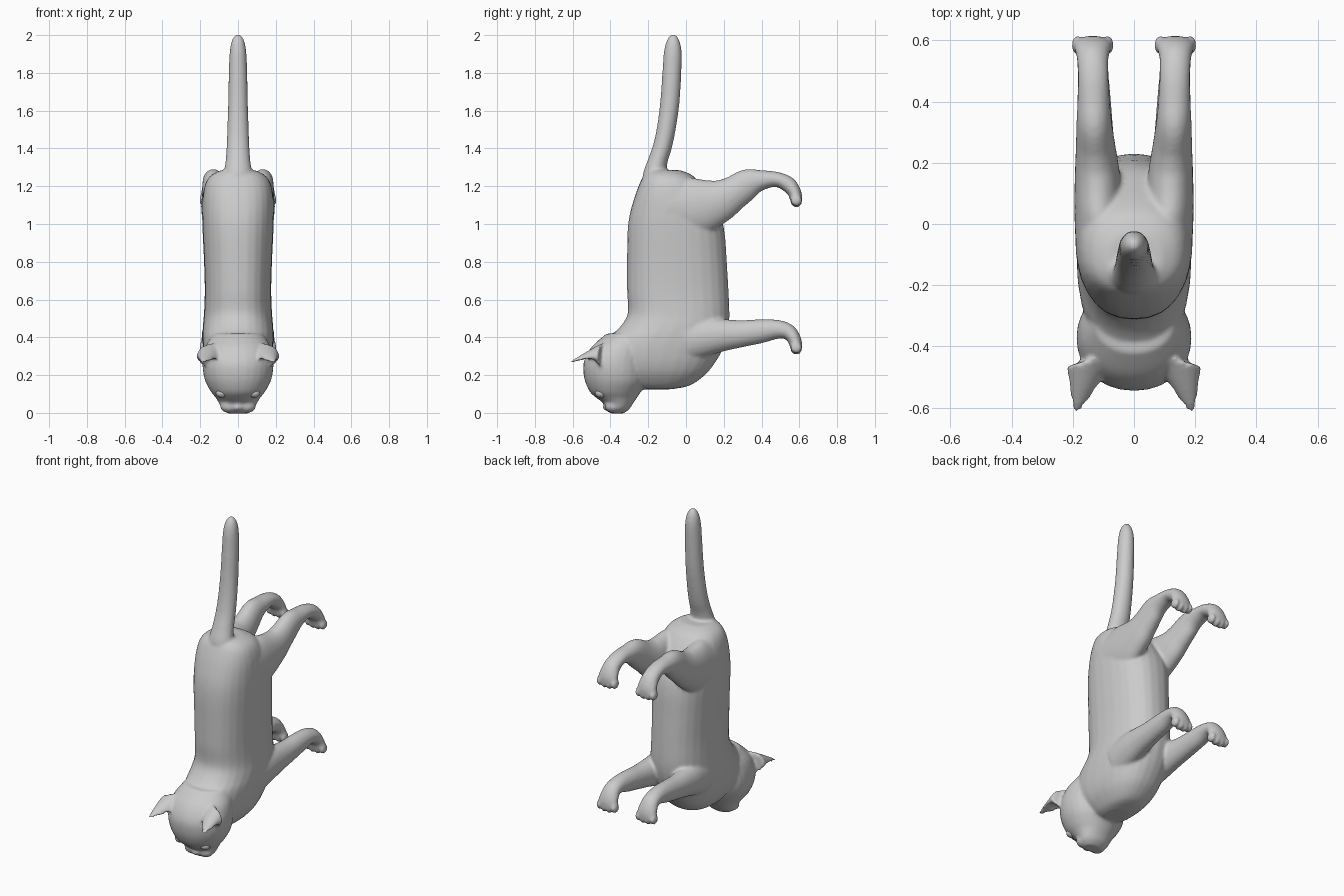
import bpy, bmesh, math
from mathutils import Vector, Matrix

if "Cube" in bpy.data.objects:
    bpy.data.objects.remove(bpy.data.objects["Cube"])

bm = bmesh.new()

def spline(rows, steps=5):
    """Catmull-Rom interpolation of ring rows"""
    out = []
    for i in range(len(rows) - 1):
        p0, p1, p2, p3 = (rows[max(0, min(len(rows) - 1, i + k))] for k in (-1, 0, 1, 2))
        for s in range(steps):
            t = s / steps
            out.append([0.5 * (2 * b + (c - a) * t + (2 * a - 5 * b + 4 * c - d) * t * t
                               + (3 * b - a - 3 * c + d) * t ** 3)
                        for a, b, c, d in zip(p0, p1, p2, p3)])
    return out + [list(rows[-1])]

def skin(rings):
    """Closed tube through rings of points"""
    vs = [[bm.verts.new(p) for p in r] for r in rings]
    n = len(vs[0])
    for a, b in zip(vs, vs[1:]):
        for i in range(n):
            bm.faces.new((a[i], a[(i + 1) % n], b[(i + 1) % n], b[i]))
    bm.faces.new(vs[0][::-1])
    bm.faces.new(vs[-1])

def section(c, u, v, power, n=28):
    pts = []
    for i in range(n):
        a = 2 * math.pi * i / n
        f = lambda q: math.copysign(abs(q) ** (2 / power), q)
        pts.append(c + u * f(math.cos(a)) + v * f(math.sin(a)))
    return pts

def tube(rows, sx=1, power=2.0):
    """rows: x, y, z, half width in x, half thickness across the path"""
    rows = spline(rows)
    rings = []
    for i, (x, y, z, rx, rn) in enumerate(rows):
        a, b = rows[max(i - 1, 0)], rows[min(i + 1, len(rows) - 1)]
        t = Vector((0, b[1] - a[1], b[2] - a[2])).normalized()
        rings.append(section(Vector((sx * x, y, z)), Vector((rx, 0, 0)),
                             Vector((0, -t.z, t.y)) * rn, power))
    skin(rings)

def stack(rows, power):
    """rows: z, y back, y front, half width; horizontal sections"""
    skin([section(Vector((0, (a + b) / 2, z)), Vector((w, 0, 0)),
                  Vector((0, (b - a) / 2, 0)), power) for z, a, b, w in spline(rows)])

def ball(target, c, r):
    bmesh.ops.create_uvsphere(target, u_segments=20, v_segments=12, radius=1,
                              matrix=Matrix.Translation(c) @ Matrix.Diagonal((*r, 1)))

# torso with chest and neck
stack([(.125, -.24, -.08, .06), (.145, -.31, .02, .10), (.2, -.38, .10, .145),
       (.26, -.42, .15, .17), (.33, -.435, .192, .183), (.4, -.405, .216, .188),
       (.46, -.345, .227, .186), (.53, -.308, .23, .18), (.65, -.312, .225, .176),
       (.8, -.312, .216, .18), (.95, -.31, .205, .187), (1.05, -.298, .18, .19),
       (1.15, -.27, .12, .186), (1.22, -.243, .07, .17), (1.26, -.222, .03, .14),
       (1.285, -.195, -.03, .09)], 2.35)

# head and muzzle
stack([(-.003, -.40, -.33, .055), (.02, -.425, -.30, .085), (.05, -.435, -.28, .1),
       (.08, -.475, -.26, .118), (.11, -.508, -.24, .142), (.16, -.532, -.21, .17),
       (.21, -.543, -.2, .184), (.26, -.543, -.2, .188), (.31, -.525, -.2, .183),
       (.36, -.49, -.2, .168), (.42, -.42, -.2, .13)], 2.1)

# tail
tube([(0, -.14, 1.18, .09, .08), (0, -.165, 1.25, .08, .065), (0, -.15, 1.33, .066, .052),
      (0, -.122, 1.42, .06, .05), (0, -.102, 1.52, .056, .05), (0, -.085, 1.65, .052, .051),
      (0, -.075, 1.8, .049, .05), (0, -.07, 1.91, .044, .047), (0, -.068, 1.97, .033, .034),
      (0, -.067, 2.003, .013, .013)])

front = [(.11, 0, .39, .078, .12), (.118, .12, .405, .074, .10), (.122, .2, .412, .068, .085),
         (.127, .3, .42, .06, .071), (.13, .4, .433, .055, .063), (.133, .48, .442, .051, .051)]
hind = [(.1, -.1, 1.09, .09, .15), (.115, .05, 1.09, .08, .155), (.12, .17, 1.12, .073, .118),
        (.125, .25, 1.162, .065, .092), (.13, .33, 1.213, .058, .08),
        (.132, .4, 1.232, .053, .054), (.133, .48, 1.236, .05, .04)]
paw = [(.135, .54, .43, .052, .042), (.135, .573, .39, .06, .036),
       (.135, .583, .35, .066, .032), (.135, .583, .325, .052, .024)]

for s in (-1, 1):
    # legs with bent paws and toes
    for leg, dz in ((front, 0), (hind, .78)):
        tube(leg + [(x, y, z + dz, a, b) for x, y, z, a, b in paw], s)
        for k, tx in enumerate((.085, .118, .152, .185)):
            low = .008 if k in (1, 2) else 0
            ball(bm, (s * tx, .584, .345 + dz - low), (.019, .031, .031))
    # ears, cupped towards the face
    rings = []
    for t in (0, .2, .4, .6, .8, .92, 1):
        c = Vector((s * (.135 + .055 * t), -.44 - .18 * t, .30 - .04 * t))
        w = .078 * (1 - t) ** .85 + .006
        rings.append([c + Vector((s * w * math.cos(a), -.3 * w * math.cos(a) * (1 - t),
                                  w * .85 * (math.sin(a) if math.sin(a) > 0
                                             else -.25 * math.sin(a) * min(1, 3 * t)
                                             + .9 * math.sin(a) * max(0, 1 - 3 * t))))
                      for a in (2 * math.pi * i / 24 for i in range(24))])
    skin(rings)
    # cheek pads of the muzzle
    ball(bm, (s * .045, -.385, .035), (.05, .045, .036))

# nose
ball(bm, (0, -.42, .03), (.026, .022, .02))

def make(name, b):
    bmesh.ops.recalc_face_normals(b, faces=b.faces)
    me = bpy.data.meshes.new(name)
    b.to_mesh(me)
    b.free()
    ob = bpy.data.objects.new(name, me)
    bpy.context.collection.objects.link(ob)
    me.shade_smooth()
    return ob

# fuse all parts into one smooth skin
cat = make("cat_body", bm)
rm = cat.modifiers.new("fuse", 'REMESH')
rm.mode, rm.voxel_size, rm.use_smooth_shade = 'VOXEL', .009, True
sm = cat.modifiers.new("soften", 'SMOOTH')
sm.factor, sm.iterations = .5, 6
bpy.context.view_layer.update()
done = bpy.data.meshes.new_from_object(cat.evaluated_get(bpy.context.evaluated_depsgraph_get()))
cat.modifiers.clear()
cat.data = done
done.shade_smooth()

# eyes
for s, side in ((-1, "left"), (1, "right")):
    b = bmesh.new()
    ball(b, (s * .085, -.449, .105), (.032, .032, .026))
    make(side + "_eye", b)
